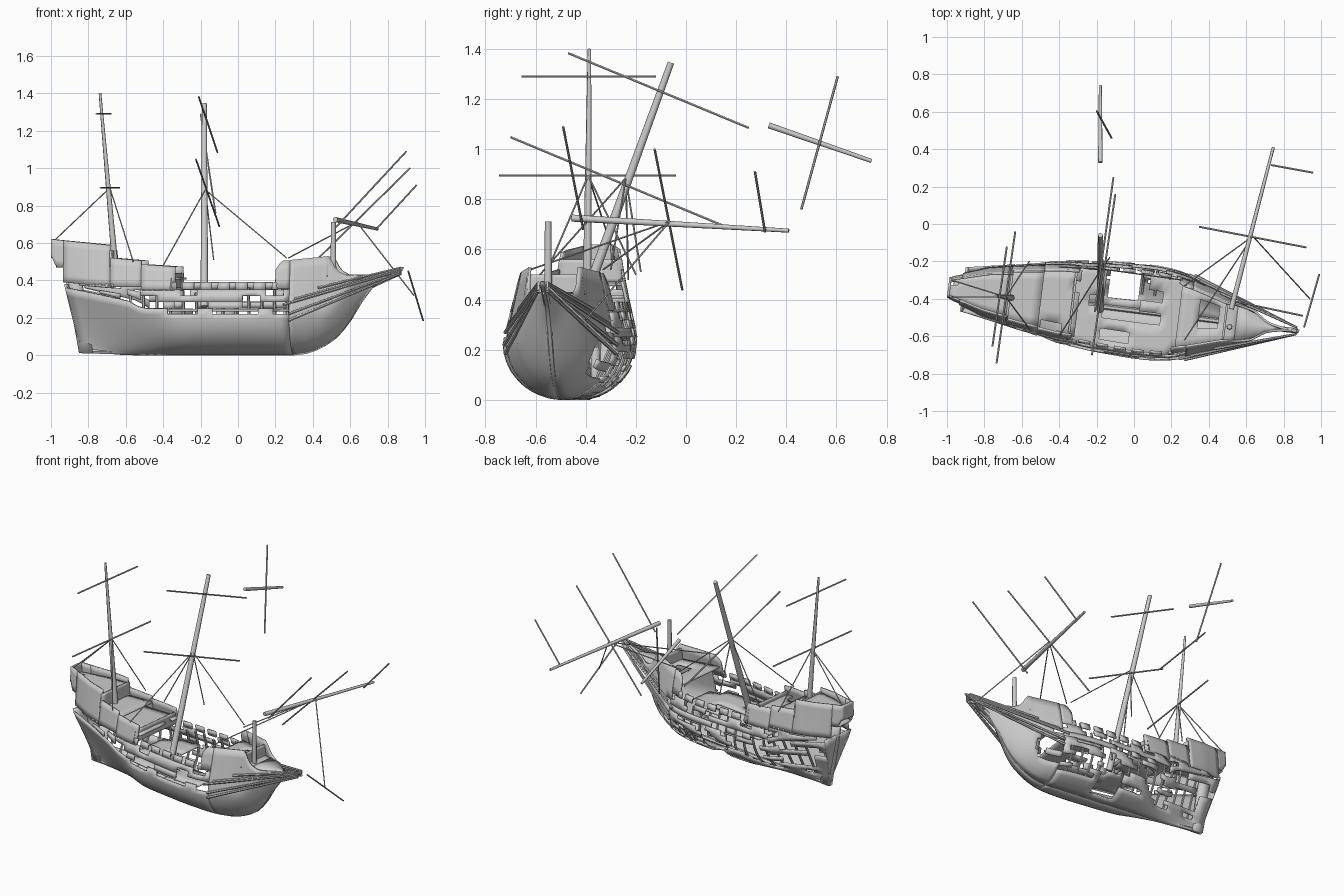
import bpy, math, random
from mathutils import Vector

if "Cube" in bpy.data.objects:
    bpy.data.objects.remove(bpy.data.objects["Cube"])

YAW = math.radians(-7.1)
C, S = math.cos(YAW), math.sin(YAW)


def world(u, v, z):
    # ship coordinates (along, across, up) to world
    return Vector((u * C - v * S, -0.463 + u * S + v * C, z))


def lerp_pts(pts, x):
    if x <= pts[0][0]:
        return pts[0][1]
    for (a, p), (b, q) in zip(pts, pts[1:]):
        if x <= b:
            return p + (q - p) * (x - a) / (b - a)
    return pts[-1][1]


def clamp(x):
    return max(0.0, min(1.0, x))


# hull lines: plan half-breadth and keel profile
BEAM = [(-1, .065), (-.9, .1), (-.8, .135), (-.6, .18), (-.4, .222), (-.2, .244), (0, .255),
        (.1, .255), (.2, .246), (.3, .222), (.4, .185), (.5, .145), (.6, .1), (.7, .06), (.9, .01)]
KEEL = [(-.85, .015), (-.6, .005), (.3, .005), (.37, .013), (.42, .03), (.47, .055), (.52, .09),
        (.56, .132), (.6, .185), (.66, .285), (.72, .365), (.8, .415), (.9, .465)]


def half(u, z):
    k = lerp_pts(KEEL, u)
    f = clamp((-u - .3) / .5)
    h = max(.23 + .13 * f, k + .17)
    r = clamp((z - k) / (h - k))
    full = (1 - (1 - r) ** 2.05) ** (1 / 2.05)
    fb = max(f, .5 * clamp((u - .25) / .5))
    g = full * (1 - fb) + r ** 1.2 * fb
    return max(.008, lerp_pts(BEAM, u) * g * (1 - max(0, z - h)))


def rake(u, z):
    return u - .2 * z * clamp((-u - .5) / .34)


def grid(name, fn, nu, nv, keep=None, thick=.012, offset=0):
    verts = [fn(i / nu, j / nv) for i in range(nu + 1) for j in range(nv + 1)]
    faces = []
    for i in range(nu):
        for j in range(nv):
            if keep is None or keep(i, j):
                a = i * (nv + 1) + j
                faces.append((a, a + nv + 1, a + nv + 2, a + 1))
    me = bpy.data.meshes.new(name)
    me.from_pydata(verts, [], faces)
    ob = bpy.data.objects.new(name, me)
    bpy.context.collection.objects.link(ob)
    m = ob.modifiers.new("thickness", 'SOLIDIFY')
    m.thickness, m.offset = thick, offset
    bpy.ops.object.select_all(action='DESELECT')
    ob.select_set(True)
    bpy.context.view_layer.objects.active = ob
    bpy.ops.object.shade_smooth_by_angle(angle=math.radians(35))
    return ob


def shell(name, side, u0, u1, lo, hi, nu, nz, keep=None, power=1.0, raked=False):
    def fn(a, b):
        u = u0 + (u1 - u0) * a
        l, h = lo(u), hi(u)
        z = l + (h - l) * b ** power
        return world(rake(u, z) if raked else u, side * (half(u, z) - .006), z)
    return grid(name, fn, nu, nz, keep)


def deck(name, u0, u1, z, nu, nv, keep=None):
    def fn(a, b):
        u = u0 + (u1 - u0) * a
        return world(u, (2 * b - 1) * (half(u, z) - .012), z)
    return grid(name, fn, nu, nv, keep)


def broken(seed, p, run=3):
    # plank-like random gaps
    return lambda i, j: random.Random(((i + 2 * j) // run) * 7919 + j * 613 + seed).random() < p


def tube(name, pts, r0, r1=None, res=1):
    r1 = r0 if r1 is None else r1
    cu = bpy.data.curves.new(name, 'CURVE')
    cu.dimensions = '3D'
    cu.bevel_depth, cu.bevel_resolution, cu.use_fill_caps = 1.0, res, True
    sp = cu.splines.new('POLY')
    sp.points.add(len(pts) - 1)
    for i, p in enumerate(pts):
        sp.points[i].co = (*p, 1)
        sp.points[i].radius = r0 + (r1 - r0) * i / (len(pts) - 1)
    ob = bpy.data.objects.new(name, cu)
    bpy.context.collection.objects.link(ob)
    bpy.ops.object.select_all(action='DESELECT')
    ob.select_set(True)
    bpy.context.view_layer.objects.active = ob
    bpy.ops.object.convert(target='MESH')
    bpy.ops.object.shade_smooth_by_angle(angle=math.radians(50))


keel = lambda u: lerp_pts(KEEL, u)
aft_top = lambda u: lerp_pts([(-.84, .36), (-.56, .29), (-.5, .25), (.3, .25)], u)
fore_top = lambda u: lerp_pts([(.3, .508), (.51, .53), (.52, .49), (.55, .45), (.6, .425),
                               (.72, .425), (.9, .475)], u)

# lower hull: port nearly whole, starboard wrecked
NU = 28
port_teeth = broken(5, .55, 2)
star_planks = broken(11, .42)


def keep_port(i, j):
    return j < 11 or i < 8 or port_teeth(i, j)


def keep_star(i, j):
    u = -.84 + 1.14 * (i + .5) / NU
    if -.14 < u < .02 and j < 9:
        return j < 1
    return j < 4 or (u < -.74 and j < 9) or star_planks(i, j)


shell("hull_port", -1, -.84, .3, keel, aft_top, NU, 12, keep_port, 1.5, True)
shell("hull_starboard", 1, -.84, .3, keel, aft_top, NU, 12, keep_star, 1.5, True)

# bow
bow_gap = broken(23, .5)
shell("bow_port", -1, .3, .89, keel, fore_top, 30, 14, None, 1.5)
shell("bow_starboard", 1, .3, .89, keel, fore_top, 30, 14,
      lambda i, j: i > 7 or j < 4 or j > 9 or bow_gap(i, j), 1.5)

# castles, waist bulwarks and quarter planking
poop_low = lambda u: lerp_pts([(-.93, .39), (-.5, .35)], u)
for side, nm in ((-1, "port"), (1, "starboard")):
    p = .85 if side < 0 else .55
    shell("poop_overhang_" + nm, side, -1, -.93, lambda u: .47 + 2.2 * max(0, -.97 - u),
          lambda u: .62 - .1 * (u + 1), 6, 4)
    shell("poop_" + nm, side, -.93, -.67, poop_low, lambda u: .613 - .1 * (u + .93), 8, 6)
    shell("quarter_" + nm, side, -.67, -.5, lambda u: .365, lambda u: .52 - .09 * (u + .67), 6, 4)
    shell("half_deck_side_" + nm, side, -.5, -.315, lambda u: .345,
          lambda u: .485 - .07 * (u + .5), 6, 4)
    shell("quarter_planks_" + nm, side, -.84, -.5, aft_top, lambda u: .38, 9, 3, broken(31 + side, .45))
    shell("waist_band_" + nm, side, -.5, .3, lambda u: .285, lambda u: .35, 26, 2, broken(3 + side, p))
    shell("waist_posts_" + nm, side, -.5, .3, lambda u: .25, lambda u: .285, 26, 1, broken(47 + side, .4, 2))
    shell("bulwark_teeth_" + nm, side, -.34, .24, lambda u: .35, lambda u: .39, 18, 1,
          lambda i, j: i % 3 != 1)
    shell("forecastle_break_" + nm, side, .225, .3, lambda u: .355,
          lambda u: .44 + .065 * clamp((u - .215) / .04), 4, 3)
    # beak rails running straight to the tip
    for n, (u0, z0) in enumerate([(.3, .185), (.3, .22), (.27, .27), (.33, .3), (.45, .36)]):
        a, b = Vector((u0, half(u0, z0) + .006, z0)), Vector((.875, .018, .435 + .008 * n))
        pts = []
        for t in range(9):
            q = a.lerp(b, t / 8)
            v = max(q.y, half(q.x, q.z) + .004)
            pts.append(world(q.x, side * v, q.z))
        tube(f"beak_rail_{nm}_{n}", pts, .008, .006)


# stern: transoms, rudder, bulkheads
def panel(name, u, z0, z1, raked=False):
    def fn(a, b):
        z = z0 + (z1 - z0) * b
        return world(rake(u, z) if raked else u, (2 * a - 1) * half(u, z), z)
    grid(name, fn, 6, 6)


panel("stern_transom", -.84, .02, .38, True)
panel("poop_transom", -.995, .52, .62)
panel("poop_front", -.67, .47, .56)
panel("half_deck_front", -.33, .36, .44)
panel("forecastle_front", .49, .42, .5)


def rudder(a, b):
    return world((-.855 - .08 * b) * (1 - a) + (-.78 - .07 * b) * a, 0, .012 + .44 * b)


grid("rudder", rudder, 1, 4, thick=.03)

# decks
deck("overhang_floor", -.975, -.9, .475, 2, 4)
deck("poop_deck", -.99, -.67, .55, 8, 6, broken(61, .85))
deck("quarter_deck", -.9, -.5, .46, 8, 6, broken(67, .8))
deck("half_deck", -.6, -.3, .41, 8, 6, broken(71, .8))
deck("main_deck", -.4, .3, .24, 18, 8,
     lambda i, j: not (6 <= i <= 10 and j >= 3) and broken(73, .75, 4)(i, j))
deck("forecastle_deck", .24, .56, .42, 9, 6, lambda i, j: not (3 <= i <= 5 and 2 <= j <= 4))
deck("beak_deck", .55, .86, .425, 6, 2)

# keel and stem
tube("keel_stem", [world(u, 0, keel(u) + .008) for u in
     (-.84, -.5, 0, .3, .37, .42, .47, .52, .56, .6, .63, .66, .69, .72, .76, .8, .88)], .014)

# bare frames on the starboard side
for n in range(15):
    u = -.74 + .07 * n
    top = .3 + .07 * random.Random(n + 90).random()
    zs = [keel(u) + .02 + (top - keel(u)) * (k / 8) ** 1.5 for k in range(9)]
    if -.14 < u < .02:
        zs = zs[5:]
    tube(f"frame_{n}", [world(u, half(u, z) - .016, z) for z in zs], .008)

# masts, standing and fallen
MASTS = [("mizzen_mast", (-.65, -.395, .4), (-.738, -.385, 1.4), .018, .007),
         ("main_mast", (-.18, -.455, .26), (-.18, -.06, 1.345), .021, .013),
         ("fore_mast_stump", (.51, -.55, .4), (.51, -.55, .712), .016, .013),
         ("fallen_fore_mast", (.52, -.455, .725), (.745, .41, .675), .014, .008),
         ("drifting_topmast", (-.18, .33, 1.095), (-.18, .74, .953), .012, .008)]
for nm, a, b, r0, r1 in MASTS:
    tube(nm, [a, b], r0, r1, 2)

YARDS = [((-.757, -.655, 1.29), (-.68, -.12, 1.29)), ((-.735, -.745, .895), (-.635, -.04, .895)),
         ((-.21, -.47, 1.383), (-.11, .25, 1.085)), ((-.225, -.7, 1.048), (-.1, .16, .69)),
         ((-.2, .605, 1.29), (-.12, .46, .76)), ((.9, -.49, 1.09), (.52, -.41, .68)),
         ((.92, -.125, 1.0), (.35, -.015, .44)), ((.955, .275, .91), (.735, .315, .67)),
         ((.91, -.55, .45), (.99, -.27, .185))]
for n, (a, b) in enumerate(YARDS):
    tube(f"yard_{n}", [a, b], .005)

# ropes fan out from each mast's crossing
ROPES = [((-.685, -.39, .895), [(-.975, -.3, .62), (-.975, -.39, .62), (-.56, -.2, .5), (-.56, -.56, .5)]),
         ((-.175, -.24, .885), [(-.4, -.6, .48), (-.4, -.23, .48), (.26, -.3, .52), (-.13, -.18, .51)]),
         ((.635, -.065, .712), [(.27, -.33, .52), (.27, -.62, .52), (.94, -.4, .32)])]
for top, ends in ROPES:
    for e in ends:
        tube("rope", [top, e], .0035)
